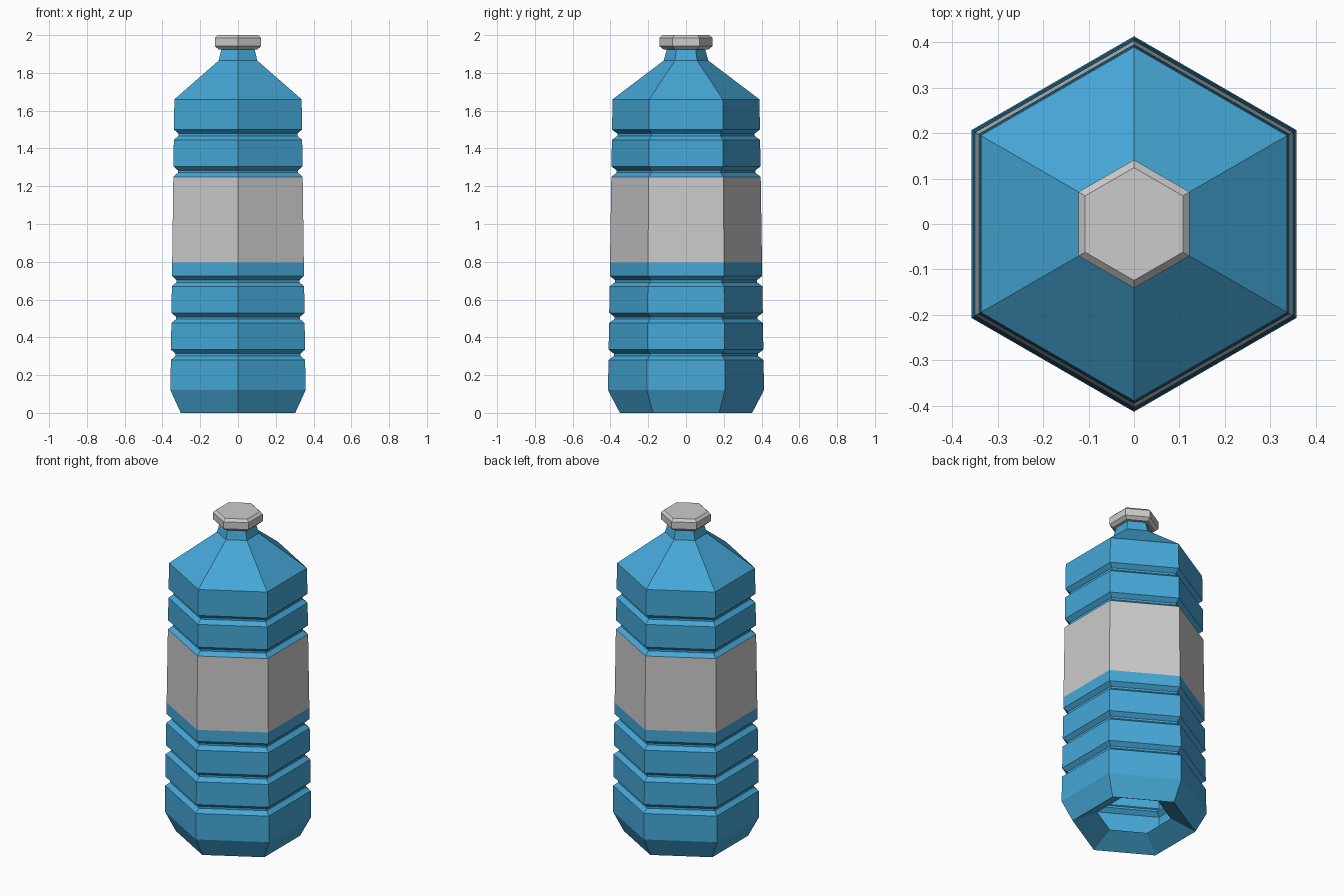
import bpy, bmesh, math

if "Cube" in bpy.data.objects:
    bpy.data.objects.remove(bpy.data.objects["Cube"])

SIDES = 6

def wall(z):
    """Corner radius of the gently tapering side wall."""
    return 0.413 - 0.0156 * (z - 0.12)

def groove(z0, z1):
    """Profile points of one pressed-in rib, bottom to top."""
    mid = (z0 + z1) / 2
    return [(wall(z0), z0), (wall(mid) - 0.028, mid - 0.006),
            (wall(mid) - 0.028, mid + 0.006), (wall(z1), z1)]

def hex_lathe(name, profile, mat=None, cap_bottom=False, cap_top=False):
    """Sweep a (radius, z) profile round a hexagon with corners on +-y."""
    bm = bmesh.new()
    rings = []
    for r, z in profile:
        rings.append([bm.verts.new((r * math.cos(a), r * math.sin(a), z))
                      for a in (math.pi / 2 + math.tau * i / SIDES for i in range(SIDES))])
    for lo, hi in zip(rings, rings[1:]):
        for i in range(SIDES):
            j = (i + 1) % SIDES
            bm.faces.new((lo[i], lo[j], hi[j], hi[i]))
    if cap_bottom:
        bm.faces.new(rings[0][::-1])
    if cap_top:
        bm.faces.new(rings[-1])
    mesh = bpy.data.meshes.new(name)
    bm.to_mesh(mesh)
    bm.free()
    if mat:
        mesh.materials.append(mat)
    obj = bpy.data.objects.new(name, mesh)
    bpy.context.collection.objects.link(obj)
    return obj

blue = bpy.data.materials.new("blue_plastic")
blue.diffuse_color = (0.06, 0.39, 0.68, 1)
blue.use_nodes = True
blue.node_tree.nodes["Principled BSDF"].inputs["Base Color"].default_value = blue.diffuse_color

# Lower body: open recessed base, chamfered foot, three ribs
lower = [(0.21, 0.07), (0.35, 0.0), (wall(0.12), 0.12)]
for z0, z1 in ((0.28, 0.335), (0.475, 0.53), (0.67, 0.725)):
    lower += groove(z0, z1)
lower.append((wall(0.795), 0.795))
hex_lathe("lower_body", lower, blue)

# Label band, flush with the wall
hex_lathe("label", [(wall(0.795), 0.795), (wall(1.25), 1.25)])

# Upper body: two ribs, shoulder and neck
upper = groove(1.25, 1.305) + groove(1.445, 1.50)
upper += [(wall(1.66), 1.66), (0.118, 1.865), (0.1, 1.93)]
hex_lathe("upper_body", upper, blue)

# Screw cap with chamfered rims
hex_lathe("cap", [(0.12, 1.925), (0.141, 1.942), (0.141, 1.985), (0.124, 2.0)],
          cap_bottom=True, cap_top=True)
